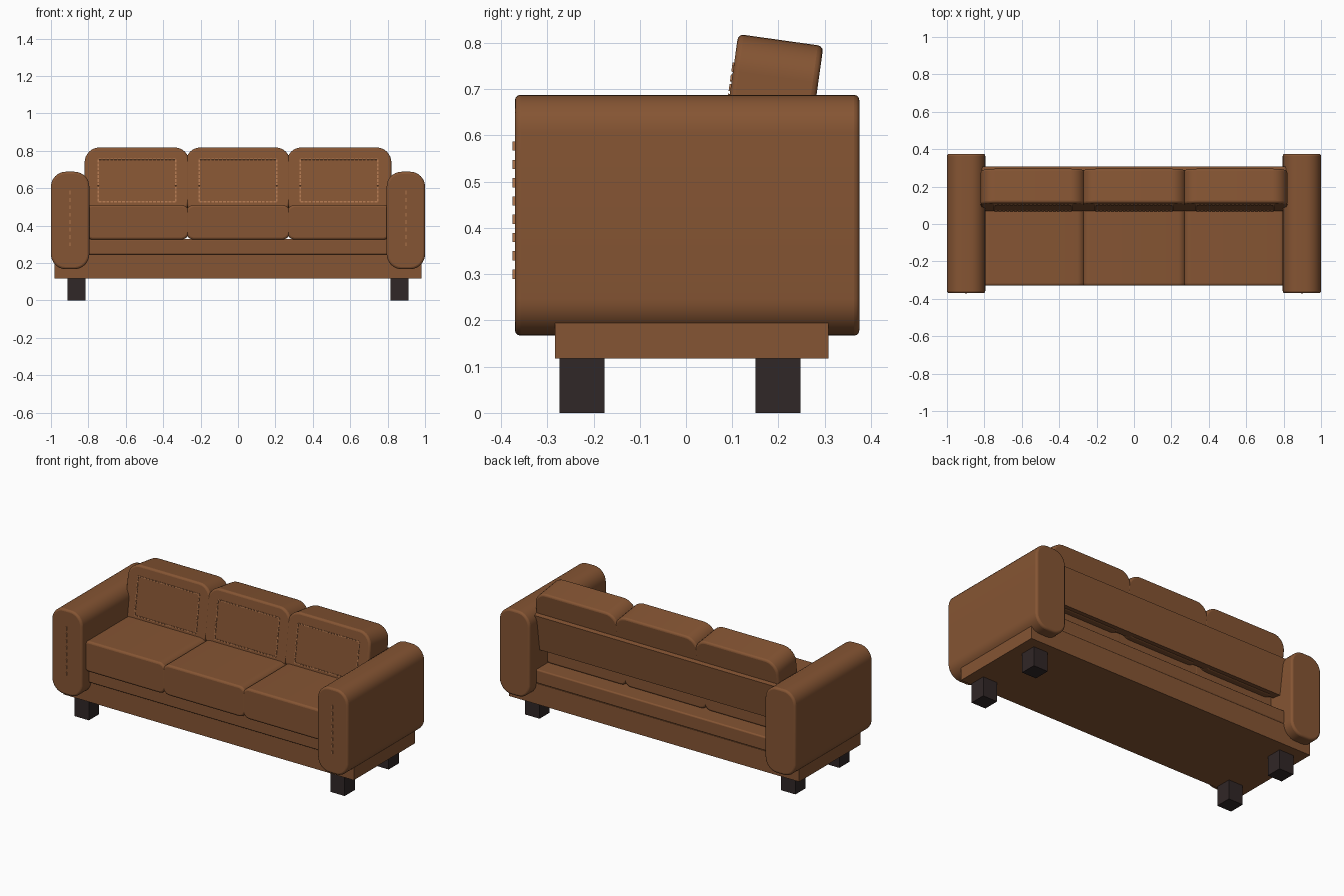
import bpy, bmesh, math
from mathutils import Matrix, Vector

if "Cube" in bpy.data.objects:
    bpy.data.objects.remove(bpy.data.objects["Cube"])


def material(name, rgb):
    m = bpy.data.materials.new(name)
    m.diffuse_color = (*rgb, 1)
    m.use_nodes = True
    m.node_tree.nodes["Principled BSDF"].inputs["Base Color"].default_value = m.diffuse_color
    return m


LEATHER = material("brown leather", (0.235, 0.09, 0.033))
THREAD = material("tan thread", (0.45, 0.19, 0.08))
WOOD = material("dark wood", (0.03, 0.02, 0.02))
TILT = math.radians(-8)


def finish(bm, name, mat, loc, tilt=0.0, bevel=0.0):
    bmesh.ops.recalc_face_normals(bm, faces=bm.faces)
    me = bpy.data.meshes.new(name)
    bm.to_mesh(me)
    bm.free()
    me.materials.append(mat)
    ob = bpy.data.objects.new(name, me)
    bpy.context.collection.objects.link(ob)
    ob.location = loc
    ob.rotation_euler.x = tilt
    if bevel:
        mod = ob.modifiers.new("soft edge", 'BEVEL')
        mod.width = bevel
        mod.segments = 3
        mod.limit_method = 'ANGLE'
        mod.angle_limit = math.radians(40)
        for p in me.polygons:
            p.use_smooth = True
        bpy.ops.object.select_all(action='DESELECT')
        ob.select_set(True)
        bpy.context.view_layer.objects.active = ob
        bpy.ops.object.shade_smooth_by_angle(angle=math.radians(35))
    return ob


def add_box(bm, centre, size):
    bmesh.ops.create_cube(bm, size=1, matrix=Matrix.Translation(centre) @ Matrix.Diagonal((*size, 1)))


def box(name, mat, centre, size, tilt=0.0, bevel=0.0):
    bm = bmesh.new()
    add_box(bm, (0, 0, 0), size)
    return finish(bm, name, mat, centre, tilt, bevel)


def padded(name, centre, size, radius, bevel, tilt=0.0):
    """Rounded rectangle in x-z, extruded through y, with softened caps."""
    w, d, h = (s / 2 for s in size)
    bm = bmesh.new()
    ring = []
    for q, (sx, sz) in enumerate(((1, 1), (-1, 1), (-1, -1), (1, -1))):
        for i in range(9):
            a = math.pi / 2 * (q + i / 8)
            ring.append(bm.verts.new((sx * (w - radius) + radius * math.cos(a), -d,
                                      sz * (h - radius) + radius * math.sin(a))))
    face = bm.faces.new(ring)
    ext = bmesh.ops.extrude_face_region(bm, geom=[face], use_keep_orig=True)
    verts = [g for g in ext["geom"] if isinstance(g, bmesh.types.BMVert)]
    bmesh.ops.translate(bm, verts=verts, vec=(0, 2 * d, 0))
    return finish(bm, name, LEATHER, centre, tilt, bevel)


def dashes(bm, a, b, count, y, length, width=0.006):
    """Row of small stitches from a to b in the x-z plane."""
    a, b = Vector(a), Vector(b)
    for i in range(count):
        p = a.lerp(b, i / (count - 1))
        flat = abs(b.x - a.x) > abs(b.y - a.y)
        size = (length, 0.006, width) if flat else (width, 0.006, length)
        add_box(bm, (p.x, y, p.y), size)


# frame
box("base_frame", LEATHER, (0, 0.0125, 0.1815), (1.96, 0.591, 0.127))
box("seat_deck", LEATHER, (0, 0.004, 0.287), (1.64, 0.608, 0.084), bevel=0.008)
box("back_panel", LEATHER, (0, 0.262, 0.55), (1.64, 0.06, 0.22), TILT)

# arms, arm stitching and legs
for side, s in (("left", -1), ("right", 1)):
    padded(side + "_arm", (s * 0.8975, 0.0025, 0.4275), (0.205, 0.745, 0.521), 0.08, 0.012)
    bm = bmesh.new()
    dashes(bm, (0, 0.30), (0, 0.577), 8, 0, 0.02)
    finish(bm, side + "_arm_stitching", THREAD, (s * 0.8975, -0.372, 0))
    for end, y in (("front", -0.225), ("back", 0.199)):
        box(f"{end}_{side}_leg", WOOD, (s * 0.864, y, 0.06), (0.097, 0.098, 0.12))

# seat cushions, back cushions and their stitched frames
for side, x in (("left", -0.54), ("middle", 0), ("right", 0.54)):
    padded(side + "_seat_cushion", (x, -0.065, 0.418), (0.56, 0.53, 0.186), 0.045, 0.012)
    centre = (x, 0.18, 0.628)
    padded(side + "_back_cushion", centre, (0.56, 0.186, 0.36), 0.08, 0.012, TILT)
    bm = bmesh.new()
    for z in (-0.115, 0.115):
        dashes(bm, (-0.198, z), (0.198, z), 20, -0.0935, 0.015)
    for sx in (-0.207, 0.207):
        dashes(bm, (sx, -0.105), (sx, 0.105), 11, -0.0935, 0.015)
    finish(bm, side + "_back_stitching", THREAD, centre, TILT)
